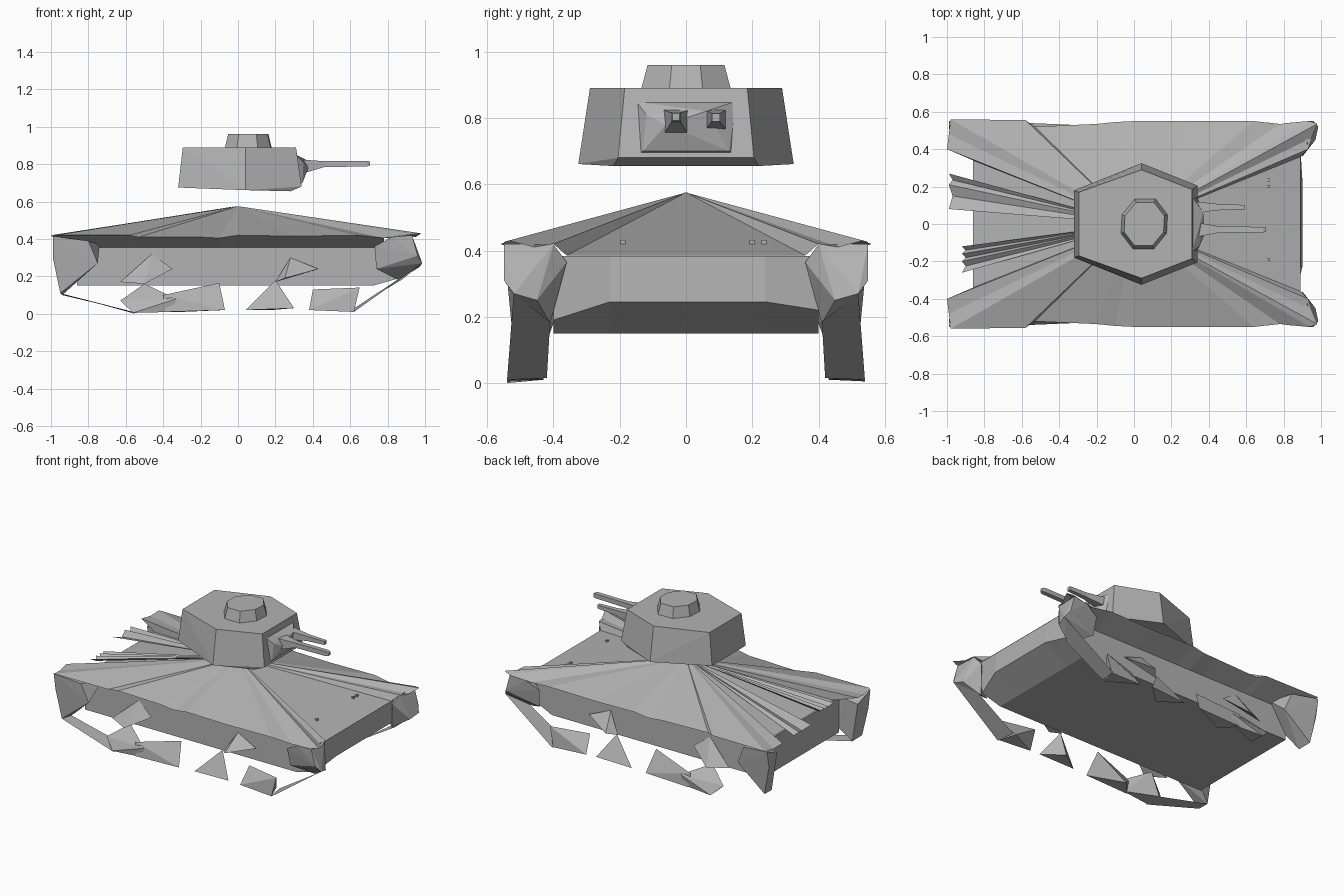
import bpy, bmesh

if "Cube" in bpy.data.objects:
    bpy.data.objects.remove(bpy.data.objects["Cube"])

grey = bpy.data.materials.new("plain_grey")
grey.diffuse_color = (0.45, 0.45, 0.45, 1)
grey.use_nodes = True
grey.node_tree.nodes["Principled BSDF"].inputs["Base Color"].default_value = grey.diffuse_color


def finish(name, bm):
    me = bpy.data.meshes.new(name)
    bm.to_mesh(me)
    bm.free()
    me.materials.append(grey)
    ob = bpy.data.objects.new(name, me)
    bpy.context.collection.objects.link(ob)
    return ob


def sheet(name, verts, faces, fix=False):
    bm = bmesh.new()
    vs = [bm.verts.new(v) for v in verts]
    for f in faces:
        bm.faces.new([vs[i] for i in f])
    if fix:
        bmesh.ops.recalc_face_normals(bm, faces=bm.faces)
    return finish(name, bm)


def chunk(name, pts):
    """Faceted solid wrapped around a few corner points."""
    bm = bmesh.new()
    for p in pts:
        bm.verts.new(p)
    bmesh.ops.convex_hull(bm, input=bm.verts)
    junk = [v for v in bm.verts if not v.link_faces]
    bmesh.ops.delete(bm, geom=junk, context='VERTS')
    bmesh.ops.dissolve_limit(bm, angle_limit=.01, verts=bm.verts, edges=bm.edges)
    bmesh.ops.recalc_face_normals(bm, faces=bm.faces)
    return finish(name, bm)


def loft(name, rings):
    n = len(rings[0])
    verts = [p for r in rings for p in r]
    faces = [list(range(n)), list(range(len(verts) - n, len(verts)))]
    for k in range(len(rings) - 1):
        for i in range(n):
            j = (i + 1) % n
            faces.append((k * n + i, k * n + j, k * n + n + j, k * n + n + i))
    return sheet(name, verts, faces, True)


# Hull body: side profile across the width, nose corners cut back
def section(y, nose_x, nose_z):
    return [(x, y, z) for x, z in ((-.86, .15), (.72, .15), (nose_x, nose_z),
                                   (.89, .383), (-.86, .383))]

loft("hull", [section(-.40, .86, .19), section(-.23, .90, .245),
              section(.24, .90, .245), section(.40, .87, .22)])

# Roof deck: fan of folded plates from a central peak to the rim
half = [(.89, .36, .385), (.93, .40, .42), (.95, .46, .41), (.98, .535, .43),
        (.94, .55, .425), (.78, .535, .405), (.64, .55, .42), (.30, .55, .415),
        (0, .55, .42), (-.10, .545, .405), (-.20, .535, .41), (-.53, .52, .41),
        (-.58, .555, .42), (-.98, .56, .42), (-.99, .48, .41),
        (-1, .40, .42), (-.86, .34, .39)]
rim = half + [(x, -y, z) for x, y, z in reversed(half)]
n = len(rim)
sheet("roof_deck", [(0, 0, .575)] + rim,
      [(0, i + 1, (i + 1) % n + 1) for i in range(n)])


# Rear deck ribs: folded blades running from the peak past the rear edge
def ribs(name, x, ys):
    verts = [(0, 0, .577)]
    verts += [(x + .02 * (i % 2), y, .42 - .02 * (i % 2)) for i, y in enumerate(ys)]
    sheet(name, verts, [(0, i, i + 1) for i in range(1, len(ys))])

ribs("rear_ribs_outer", -.99, [.27, .235, .21, .15, .08])
ribs("rear_ribs_inner", -.92, [-.12, -.14, -.16, -.18, -.20, -.225, -.26])

# Small deck hooks
for y in (-.19, .20, .235):
    chunk("deck_hook", [(.72 + a, y + b, .415 + c) for a in (-.008, .008)
                        for b in (-.008, .008) for c in (0, .016)])

shards = {
    "track_shard_rear": [(-.63, .50, .07), (-.50, .43, .16), (-.33, .53, .08), (-.35, .52, .01),
                         (-.56, .54, .005), (-.56, .43, .01)],
    "track_shard_middle": [(-.40, .52, .10), (-.10, .46, .165), (-.07, .53, .02), (-.39, .53, .01),
                           (-.30, .43, .01)],
    "track_shard_centre": [(.04, .52, .02), (.20, .45, .18), (.30, .53, .03), (.18, .42, .02)],
    "track_shard_front": [(.38, .52, .02), (.40, .45, .13), (.65, .52, .14), (.62, .53, .01), (.58, .42, .015)],
    "upper_shard_rear": [(-.63, .44, .17), (-.46, .40, .32), (-.35, .42, .24), (-.50, .50, .16)],
    "upper_shard_front": [(.20, .44, .17), (.28, .40, .30), (.43, .42, .24), (.25, .50, .19)],
    "front_wheel_block": [(.93, .55, .42), (.82, .54, .41), (.73, .52, .36), (.74, .50, .24), (.86, .41, .18),
                          (.985, .52, .27), (.97, .45, .25), (.96, .55, .31), (.90, .36, .365), (.925, .40, .418)],
    "rear_wheel_block": [(-.99, .55, .415), (-.98, .43, .36), (-.99, .53, .30), (-.95, .52, .11), (-.94, .43, .10),
                         (-.75, .52, .27), (-.74, .40, .37), (-.80, .53, .39), (-.90, .40, .39), (-.86, .40, .18)],
}
side_rim = [p for p in half if -.99 < p[0] < .9 and p[1] > .5]
for s, side in ((-1, "right"), (1, "left")):
    # Wheel blocks and broken track pieces
    for name, pts in shards.items():
        chunk(side + "_" + name, [(x, s * y, z) for x, y, z in pts])
    # Overhanging underside joining the deck rim to the hull side
    m = len(side_rim)
    inner = [(max(-.85, min(.8, x)), s * .40, .355) for x, y, z in side_rim]
    sheet(side + "_fender_underside", [(x, s * y, z) for x, y, z in side_rim] + inner,
          [(i, i + 1, m + i + 1, m + i) for i in range(m - 1)], True)
    # Sloping track bands
    sheet(side + "_front_track_band",
          [(.985, s * .52, .27), (.88, s * .41, .185), (.60, s * .42, .015), (.62, s * .54, .01)],
          [range(4)])
    if s < 0:
        sheet(side + "_rear_track_band",
              [(-.95, s * .52, .11), (-.94, s * .43, .10), (-.56, s * .43, .01), (-.55, s * .54, .0)],
              [range(4)])

# Turret: six-sided body with a slightly tilted foot
body = []
for s in (-1, 1):
    body += [(-.295, s * .17, .89), (.04, s * .29, .89), (.31, s * .185, .89),
             (-.32, s * .18, .675), (.04, s * .325, .661), (.34, s * .205, .68),
             (.28, s * .22, .655)]
chunk("turret", body)

# Commander hatch drum: eight sided
drum = [(.125, .05), (.06, .135), (-.05, .135), (-.12, .05)]
drum += [(-x, -y) for x, y in drum]
loft("hatch_drum", [[(.055 + x * k, y * k, z) for x, y in drum]
                    for k, z in ((1, .888), (.86, .96))])

# Gun mount and the two barrels
chunk("gun_mount", [(.32, -.15, .685), (.32, .15, .685), (.31, -.15, .85), (.31, .15, .85),
                    (.345, -.13, .70), (.345, .13, .70), (.37, .06, .82), (.375, -.06, .78),
                    (.35, -.12, .81)])


def barrel(name, y, stations):
    loft(name, [[(x, y + a * r, z + b * r) for a, b in ((1, 1), (-1, 1), (-1, -1), (1, -1))]
                for x, z, r in stations])

barrel("main_gun", -.03, [(.33, .785, .04), (.46, .80, .016), (.69, .803, .015), (.705, .803, .010)])
barrel("second_gun", .09, [(.33, .795, .03), (.46, .80, .016), (.59, .802, .012)])
